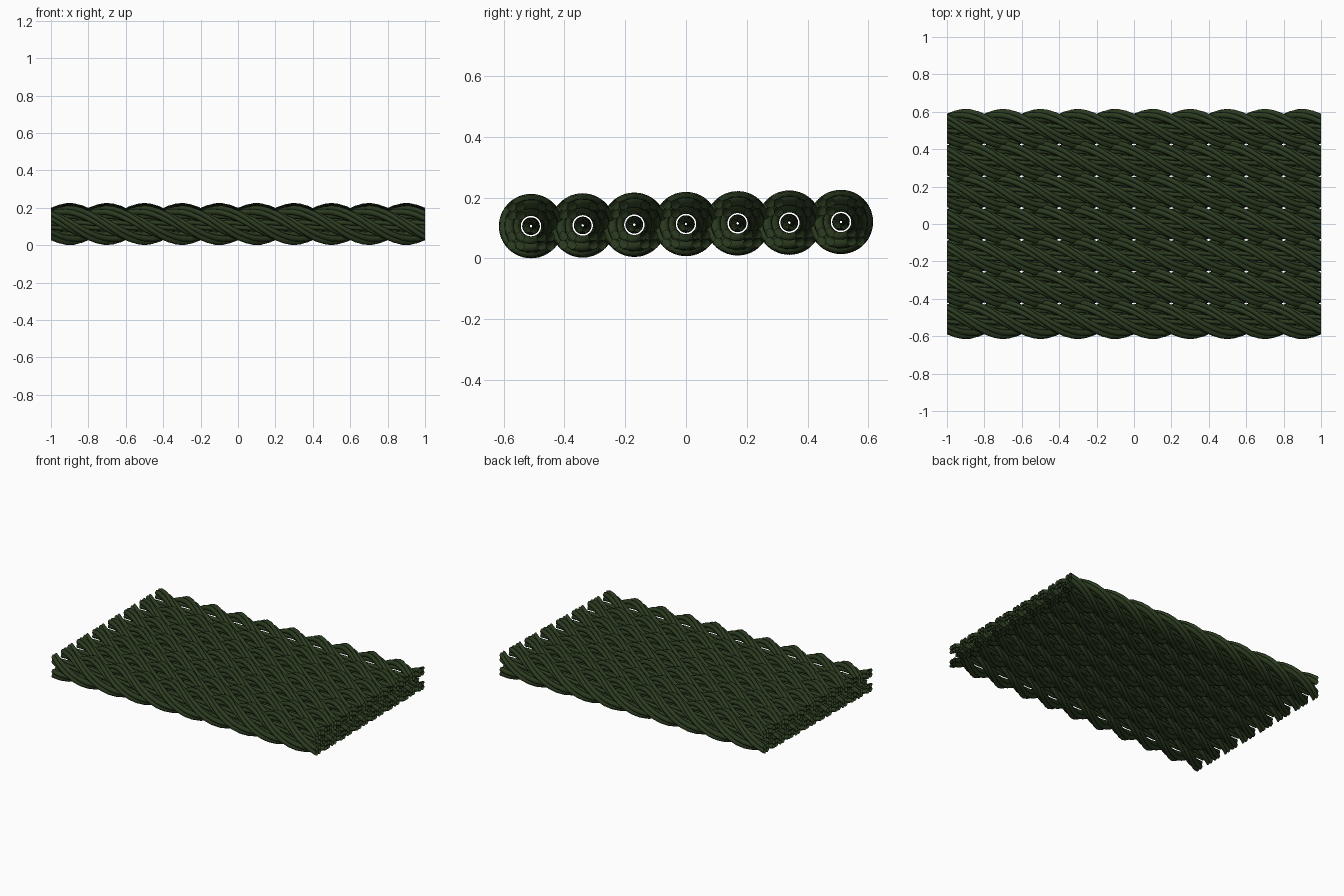
import bpy, bmesh
from math import sin, cos, pi

if "Cube" in bpy.data.objects:
    bpy.data.objects.remove(bpy.data.objects["Cube"])

LENGTH, STEPS, SIDES = 2.0, 48, 8
PITCH = 0.8          # length of one full turn of the lay
PHASE_X = 0.1        # a strand crest sits here

green = bpy.data.materials.new("dark_green_fibre")
green.diffuse_color = (0.025, 0.045, 0.015, 1)
green.use_nodes = True
green.node_tree.nodes["Principled BSDF"].inputs["Base Color"].default_value = green.diffuse_color


def add_yarn(bm, cy, cz, radius):
    """Tube whose round section turns about the rope axis along x."""
    rings = []
    for i in range(STEPS + 1):
        x = -LENGTH / 2 + LENGTH * i / STEPS
        t = 2 * pi * (x - PHASE_X) / PITCH
        ring = []
        for s in range(SIDES):
            a = 2 * pi * s / SIDES
            y, z = cy + radius * cos(a), cz + radius * sin(a)
            ring.append(bm.verts.new((x, y * cos(t) - z * sin(t),
                                      y * sin(t) + z * cos(t))))
        rings.append(ring)
    for r0, r1 in zip(rings, rings[1:]):
        for s in range(SIDES):
            n = (s + 1) % SIDES
            bm.faces.new((r0[s], r0[n], r1[n], r1[s]))


def add_strand(bm, cy, cz, angle, spread, radius):
    """Four yarns grouped around a strand centre."""
    for k in range(4):
        a = angle + k * pi / 2
        add_yarn(bm, cy + spread * cos(a), cz + spread * sin(a), radius)


# One rope: four outer strands round a thinner core strand
bm = bmesh.new()
for i in range(4):
    a = i * pi / 2
    add_strand(bm, 0.07 * cos(a), 0.07 * sin(a), a, 0.020, 0.016)
add_strand(bm, 0, 0, 0, 0.0165, 0.0125)
bmesh.ops.recalc_face_normals(bm, faces=bm.faces[:])
for f in bm.faces:
    f.smooth = True
rope_mesh = bpy.data.meshes.new("rope")
bm.to_mesh(rope_mesh)
bm.free()
rope_mesh.materials.append(green)

# Seven ropes side by side, each a touch higher than the last
for j in range(7):
    rope = bpy.data.objects.new(f"rope_{j + 1}", rope_mesh)
    rope.location = (0, (j - 3) * 0.17, 0.106 + j * 0.0023)
    bpy.context.collection.objects.link(rope)
